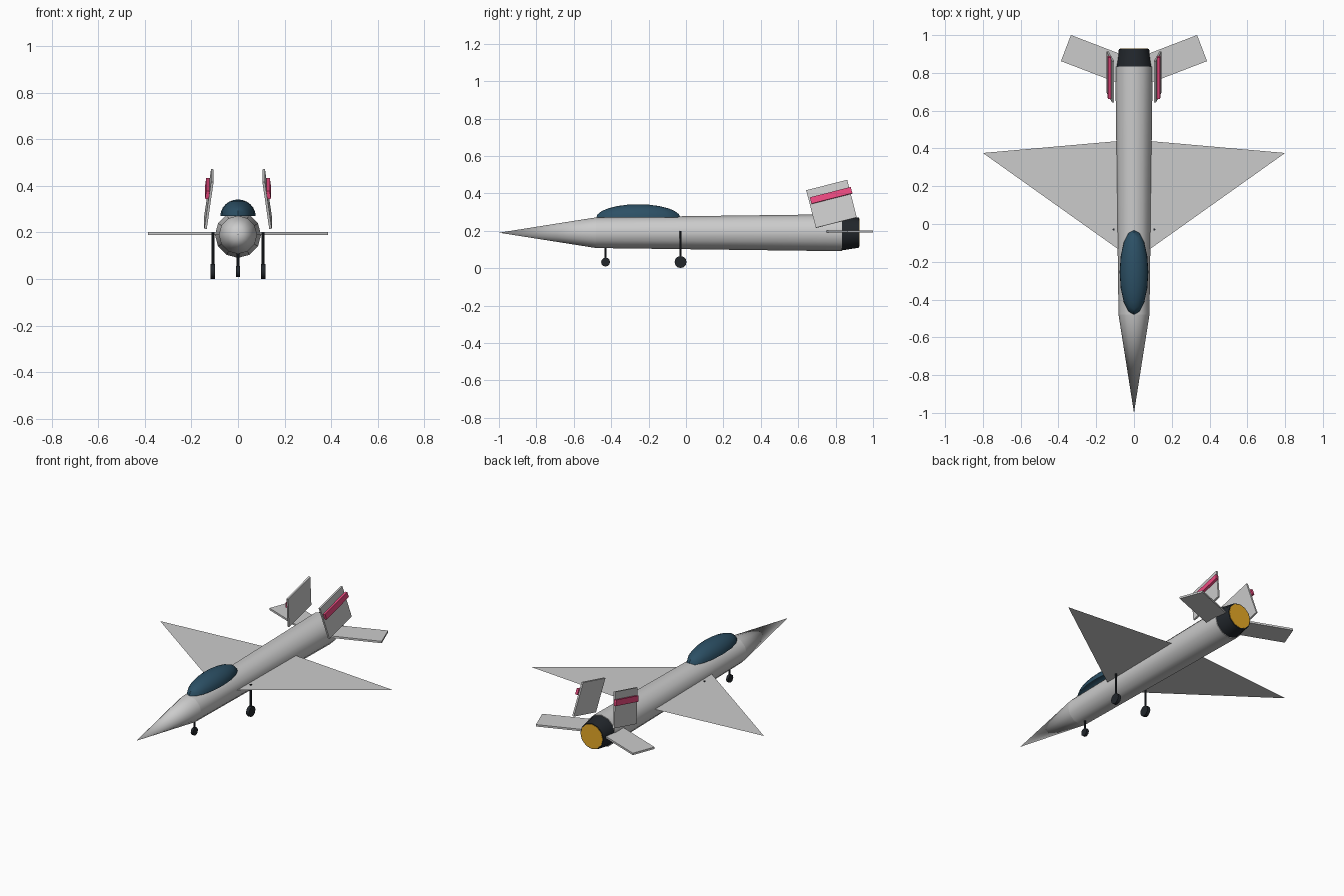
import bpy, bmesh
from math import radians, pi
from mathutils import Matrix, Vector

if "Cube" in bpy.data.objects:
    bpy.data.objects.remove(bpy.data.objects["Cube"])

AXIS_Z = 0.19  # height of the fuselage axis


def material(name, rgb):
    m = bpy.data.materials.new(name)
    m.diffuse_color = (*rgb, 1)
    m.use_nodes = True
    m.node_tree.nodes["Principled BSDF"].inputs["Base Color"].default_value = m.diffuse_color
    return m


glass = material("canopy_blue", (0.025, 0.08, 0.13))
dark = material("dark_metal", (0.016, 0.02, 0.025))
amber = material("exhaust_amber", (0.8, 0.4, 0.02))
pink = material("stripe_pink", (0.85, 0.07, 0.22))


def finish(name, bm, mat=None, smooth=None):
    mesh = bpy.data.meshes.new(name)
    bm.to_mesh(mesh)
    bm.free()
    ob = bpy.data.objects.new(name, mesh)
    bpy.context.collection.objects.link(ob)
    if mat:
        mesh.materials.append(mat)
    if smooth:
        bpy.ops.object.select_all(action='DESELECT')
        ob.select_set(True)
        bpy.context.view_layer.objects.active = ob
        bpy.ops.object.shade_smooth_by_angle(angle=radians(smooth))
    return ob


def tube(name, p0, p1, r0, r1, sides, mat=None, caps=True):
    """Cylinder or cone running from p0 to p1."""
    p0, p1 = Vector(p0), Vector(p1)
    d = p1 - p0
    bm = bmesh.new()
    M = Matrix.Translation((p0 + p1) / 2) @ d.to_track_quat('Z', 'Y').to_matrix().to_4x4()
    bmesh.ops.create_cone(bm, cap_ends=caps, segments=sides, radius1=r0, radius2=r1,
                          depth=d.length, matrix=M)
    return finish(name, bm, mat, 35)


def box(name, loc, size, rot, mat=None):
    bm = bmesh.new()
    bmesh.ops.create_cube(bm, size=1, matrix=Matrix.Translation(loc) @ rot @ Matrix.Diagonal((*size, 1)))
    return finish(name, bm, mat)


# Nose, fuselage, nozzle and glowing exhaust disc along the y axis
tube("nose_cone", (0, -0.48, AXIS_Z), (0, -1, AXIS_Z), 0.082, 0, 12)
tube("fuselage", (0, -0.48, AXIS_Z), (0, 0.835, AXIS_Z), 0.082, 0.099, 12)
tube("nozzle", (0, 0.83, AXIS_Z), (0, 0.926, AXIS_Z), 0.095, 0.08, 12, dark)
tube("exhaust_glow", (0, 0.92, AXIS_Z), (0, 0.928, AXIS_Z), 0.075, 0.075, 12, amber)

# Canopy: flat-bottomed half ellipsoid
bm = bmesh.new()
bmesh.ops.create_uvsphere(bm, u_segments=16, v_segments=12, radius=1)
bmesh.ops.delete(bm, geom=[v for v in bm.verts if v.co.z < -0.01], context='VERTS')
bmesh.ops.transform(bm, verts=bm.verts, matrix=Matrix.Translation((0, -0.255, 0.27))
                    @ Matrix.Diagonal((0.076, 0.225, 0.072, 1)))
finish("canopy", bm, glass, 35)

for side, s in (("right", 1), ("left", -1)):
    # Paper-thin delta wing
    bm = bmesh.new()
    pts = [(0.05, -0.157), (0.8, 0.376), (0.05, 0.442)]
    bm.faces.new([bm.verts.new((s * x, y, 0.196)) for x, y in pts][::s])
    finish(side + "_wing", bm)

    # Swept tailplane
    box(side + "_tailplane", (s * 0.211, 0.874, 0.196), (0.32, 0.148, 0.012),
        Matrix.Rotation(s * radians(21), 4, 'Z'))

    # Inward-leaning tail fin with a raised stripe on its outer face
    lean = Matrix.Rotation(0.25, 4, 'X') @ Matrix.Rotation(-s * 0.14, 4, 'Y')
    box(side + "_fin", (s * 0.125, 0.778, 0.344), (0.011, 0.226, 0.209), lean)
    box(side + "_fin_stripe", (s * 0.131, 0.776, 0.389), (0.016, 0.226, 0.035), lean, pink)

# Landing gear: strut and wheel for each leg
for name, x, y, top, r, w in (("nose", 0, -0.43, 0.13, 0.024, 0.016),
                              ("right", 0.108, -0.029, 0.2, 0.032, 0.02),
                              ("left", -0.108, -0.029, 0.2, 0.032, 0.02)):
    tube(name + "_gear_strut", (x, y, 0.033), (x, y, top), 0.006, 0.006, 8, dark)
    tube(name + "_gear_wheel", (x - w / 2, y, 0.033), (x + w / 2, y, 0.033), r, r, 12, dark)
